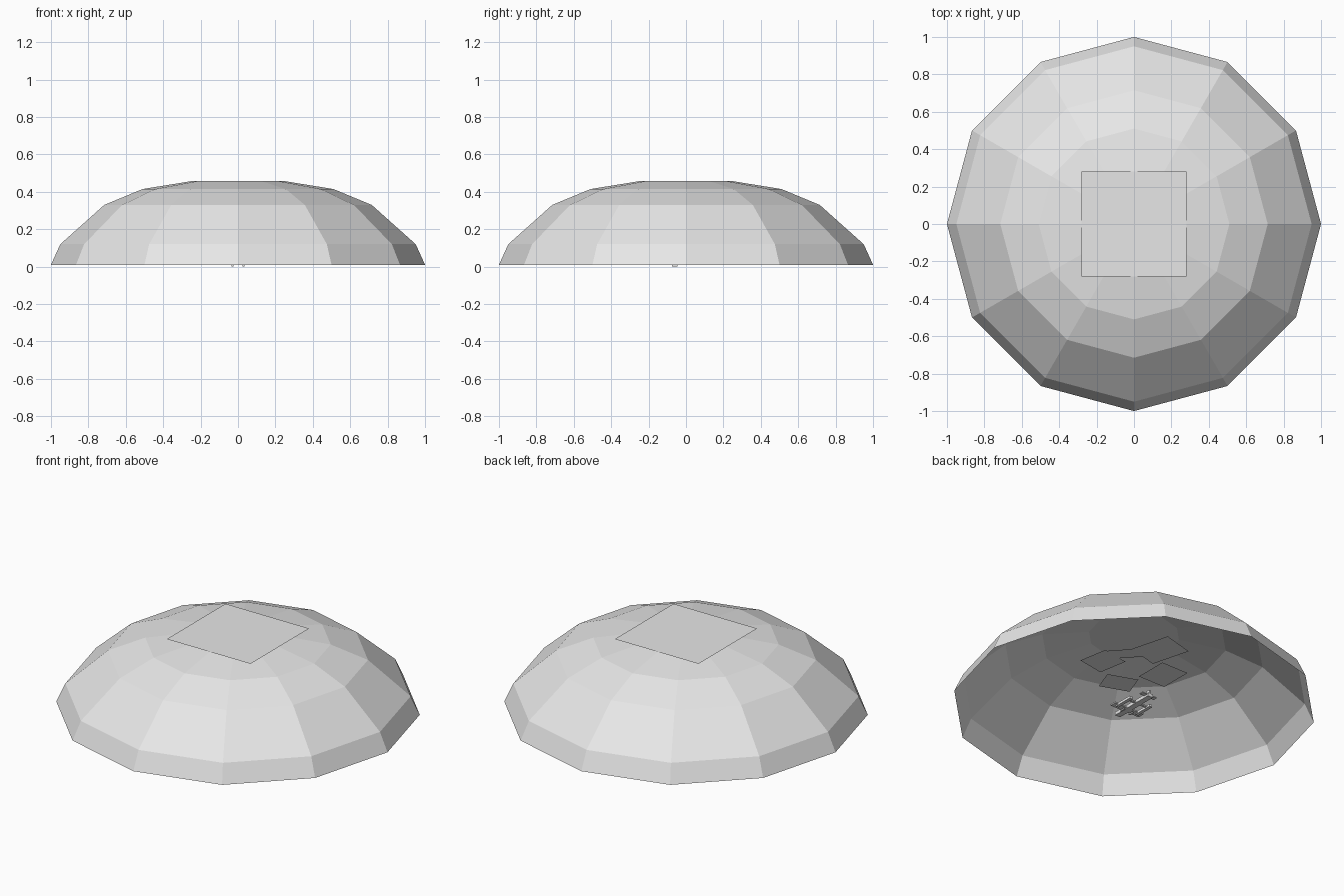
import bpy, bmesh, math
from mathutils import Vector

if "Cube" in bpy.data.objects:
    bpy.data.objects.remove(bpy.data.objects["Cube"])


def material(name, v):
    m = bpy.data.materials.new(name)
    m.diffuse_color = (v, v, v, 1)
    m.use_nodes = True
    m.node_tree.nodes["Principled BSDF"].inputs["Base Color"].default_value = m.diffuse_color
    return m


GREY = material("light_grey", 0.8)


def make(name, bm):
    me = bpy.data.meshes.new(name)
    bm.to_mesh(me)
    bm.free()
    me.materials.append(GREY)
    ob = bpy.data.objects.new(name, me)
    bpy.context.collection.objects.link(ob)
    return ob


# Open twelve-sided dome shell
bm = bmesh.new()
rings = []
for r, z in [(1.0, 0.01), (0.95, 0.12), (0.715, 0.33), (0.51, 0.415), (0.25, 0.457)]:
    rings.append([bm.verts.new((r * math.cos(i * math.pi / 6), r * math.sin(i * math.pi / 6), z))
                  for i in range(12)])
for a, b in zip(rings, rings[1:]):
    for i in range(12):
        j = (i + 1) % 12
        bm.faces.new((a[i], a[j], b[j], b[i]))
bm.faces.new(rings[-1])
make("dome", bm)


def panel(name, centre, u, v):
    """Flat four-sided sheet spanned by two half-edge vectors."""
    bm = bmesh.new()
    c, u, v = Vector(centre), Vector(u), Vector(v)
    bm.faces.new([bm.verts.new(c + s * u + t * v) for s, t in ((-1, -1), (1, -1), (1, 1), (-1, 1))])
    make(name, bm)


# Square sheet on the crown
panel("crown_sheet", (0, 0, 0.459), (0.28, 0, 0), (0, 0.28, 0))

# Drifting sheets hung under the crown: sideways, forward, half size, turn
SIDE = Vector((-0.766, 0.643, 0))
FWD = Vector((0.643, 0.766, 0))
for i, (s, f, w, h, turn) in enumerate([(0.144, 0.15, 0.12, 0.10, 35), (-0.17, 0.03, 0.09, 0.085, 40),
                                        (0.16, -0.12, 0.10, 0.09, 50), (-0.085, -0.21, 0.09, 0.07, -20),
                                        (-0.05, 0.11, 0.09, 0.045, 8)]):
    t = math.radians(turn)
    a = SIDE * math.cos(t) + FWD * math.sin(t)
    b = FWD * math.cos(t) - SIDE * math.sin(t)
    panel(f"sky_sheet_{i + 1}", SIDE * s + FWD * f + Vector((0, 0, 0.28)), a * w, b * h)


def box(name, centre, size):
    bm = bmesh.new()
    bmesh.ops.create_cube(bm, size=1)
    for v in bm.verts:
        v.co = Vector([c + p * s for c, p, s in zip(centre, v.co, size)])
    make(name, bm)


# Small craft in the middle of the floor
box("craft_body", (0, 0, 0.02), (0.035, 0.28, 0.02))
box("craft_wing", (0, -0.06, 0.018), (0.2, 0.04, 0.008))
box("craft_tail_plane", (0, 0.12, 0.025), (0.1, 0.025, 0.006))
box("craft_fin", (0, 0.12, 0.04), (0.006, 0.03, 0.03))
for side, tag in ((-1, "left"), (1, "right")):
    box(f"{tag}_side_pod", (side * 0.07, 0, 0.015), (0.02, 0.12, 0.015))
    box(f"{tag}_strut", (side * 0.04, 0.03, 0.018), (0.06, 0.015, 0.008))
    box(f"{tag}_skid", (side * 0.03, -0.06, 0.004), (0.01, 0.03, 0.008))
